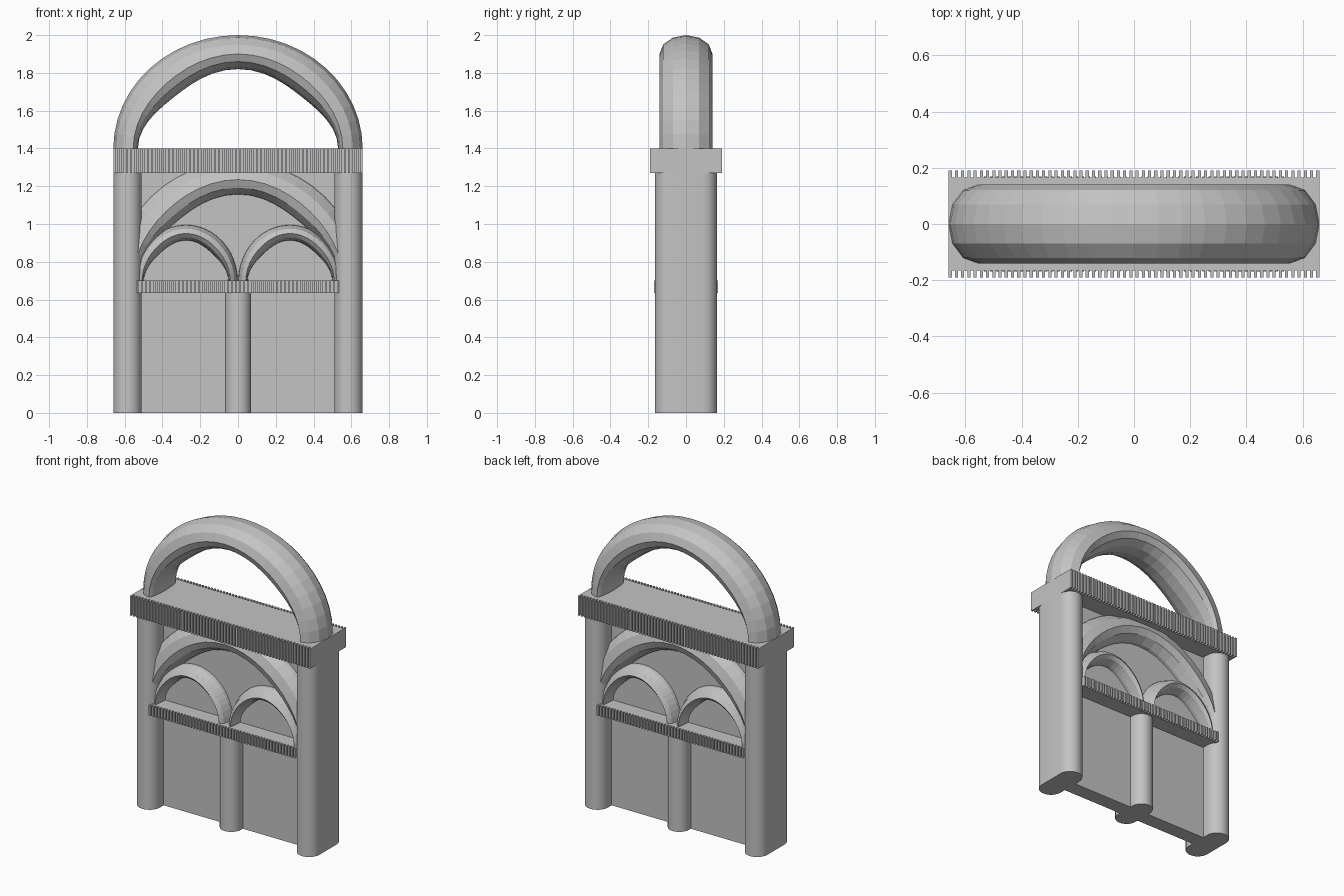
import bpy, bmesh
from math import cos, sin, pi, radians

if "Cube" in bpy.data.objects:
    bpy.data.objects.remove(bpy.data.objects["Cube"])

STONE = (0.55, 0.55, 0.55, 1)
stone = bpy.data.materials.new("grey stone")
stone.use_nodes = True
stone.diffuse_color = STONE
stone.node_tree.nodes["Principled BSDF"].inputs["Base Color"].default_value = STONE


def finish(name, bm, smooth=0):
    bmesh.ops.recalc_face_normals(bm, faces=bm.faces)
    mesh = bpy.data.meshes.new(name)
    bm.to_mesh(mesh)
    bm.free()
    mesh.materials.append(stone)
    obj = bpy.data.objects.new(name, mesh)
    bpy.context.collection.objects.link(obj)
    if smooth:
        bpy.ops.object.select_all(action="DESELECT")
        obj.select_set(True)
        bpy.context.view_layer.objects.active = obj
        bpy.ops.object.shade_smooth_by_angle(angle=radians(smooth))
    return obj


def prism(name, outline, z0, z1, smooth=0):
    """Extrude a plan outline from z0 to z1."""
    bm = bmesh.new()
    face = bm.faces.new([bm.verts.new((x, y, z0)) for x, y in outline])
    top = bmesh.ops.extrude_face_region(bm, geom=[face])["geom"]
    verts = [v for v in top if isinstance(v, bmesh.types.BMVert)]
    bmesh.ops.translate(bm, verts=verts, vec=(0, 0, z1 - z0))
    return finish(name, bm, smooth)


def pier(name, cx, r, offset, height, steps=12):
    """Flat-sided pier with a half round on the front and back."""
    outline = []
    for side in (1, -1):
        for i in range(steps + 1):
            a = pi * i / steps
            outline.append((cx + side * r * cos(a), side * (offset + r * sin(a))))
    prism(name, outline, 0, height, 30)


def toothed_shelf(name, half_x, core_y, tip_y, z0, z1, teeth):
    """Slab with a row of narrow teeth along the front and back."""
    pitch = 2 * half_x / (teeth - 0.5)
    edge = []
    for i in range(teeth):
        x = -half_x + i * pitch
        edge += [(x, -tip_y), (x + pitch / 2, -tip_y)]
        if i < teeth - 1:
            edge += [(x + pitch / 2, -core_y), (x + pitch, -core_y)]
    prism(name, edge + [(-x, -y) for x, y in edge], z0, z1)


def arch(name, cx, z0, sx, sz, depth, steps=24, sides=12):
    """Half ring, rounded outside and flattened inside."""
    bm = bmesh.new()
    rings = []
    for i in range(steps + 1):
        t = pi * i / steps
        bulge = sin(2 * t) ** 2
        outer = (0.66, 0.60)
        mid = [v * (1 - 0.03 * bulge) for v in (0.555, 0.50)]
        inner = [v * (1 - 0.09 * bulge) for v in (0.53, 0.42)]
        ring = []
        for j in range(sides):
            a = 2 * pi * j / sides
            goal = outer if cos(a) > 0 else inner
            f = abs(cos(a))
            rx, rz = [m + (g - m) * f for m, g in zip(mid, goal)]
            ring.append(bm.verts.new((cx + sx * rx * cos(t), depth * sin(a),
                                      z0 + sz * rz * sin(t))))
        rings.append(ring)
    for r0, r1 in zip(rings, rings[1:]):
        for j in range(sides):
            k = (j + 1) % sides
            bm.faces.new((r0[j], r0[k], r1[k], r1[j]))
    bm.faces.new(rings[0])
    bm.faces.new(rings[-1])
    finish(name, bm)


# Wall and its piers
prism("back_wall", [(-0.58, -0.05), (0.58, -0.05), (0.58, 0.05), (-0.58, 0.05)], 0, 1.3)
for side, label in ((1, "left"), (-1, "right")):
    pier(label + "_pier", side * 0.585, 0.075, 0.09, 1.27)
    arch(label + "_small_arch", side * 0.275, 0.70, 0.42, 0.5, 0.14)
pier("middle_column", 0, 0.07, 0.07, 0.64)

# Toothed shelves
toothed_shelf("upper_shelf", 0.66, 0.165, 0.19, 1.27, 1.40, 60)
toothed_shelf("lower_shelf", 0.535, 0.15, 0.17, 0.635, 0.70, 50)

# Large arches
arch("wall_arch", 0, 0.70, 1, 1.07, 0.14)
arch("top_arch", 0, 1.40, 1, 1, 0.14)
